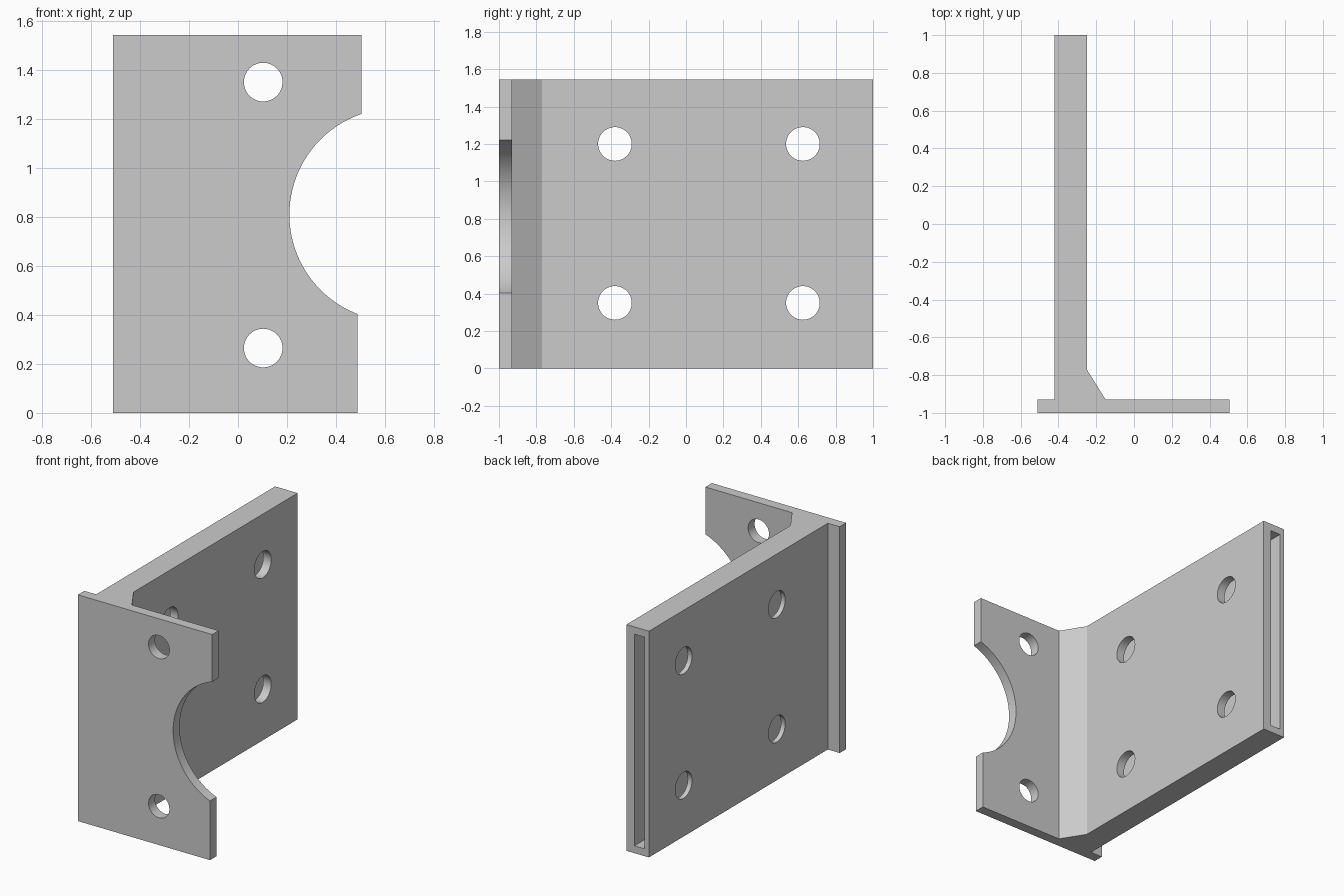
import bpy, bmesh, math
from mathutils import Matrix, Vector

cube = bpy.data.objects.get("Cube")
if cube:
    bpy.data.objects.remove(cube, do_unlink=True)

HEIGHT = 1.545

grey = bpy.data.materials.new("light_grey")
grey.use_nodes = True
grey.diffuse_color = (0.6, 0.6, 0.6, 1)
grey.node_tree.nodes["Principled BSDF"].inputs["Base Color"].default_value = grey.diffuse_color


def make_object(name, bm):
    bmesh.ops.recalc_face_normals(bm, faces=bm.faces)
    mesh = bpy.data.meshes.new(name)
    bm.to_mesh(mesh)
    bm.free()
    mesh.materials.append(grey)
    obj = bpy.data.objects.new(name, mesh)
    bpy.context.collection.objects.link(obj)
    return obj


def box(name, low, high):
    low, high = Vector(low), Vector(high)
    bm = bmesh.new()
    bmesh.ops.create_cube(bm, size=1)
    bmesh.ops.scale(bm, vec=high - low, verts=bm.verts)
    bmesh.ops.translate(bm, vec=(low + high) / 2, verts=bm.verts)
    return make_object(name, bm)


def cylinder(name, centre, radius, axis, sides=48, depth=0.4):
    bm = bmesh.new()
    turn = Matrix.Rotation(math.pi / 2, 4, axis)
    bmesh.ops.create_cone(bm, cap_ends=True, segments=sides, radius1=radius,
                          radius2=radius, depth=depth,
                          matrix=Matrix.Translation(centre) @ turn)
    return make_object(name, bm)


# Angle bracket: plan profile with gusset, extruded upwards
profile = [(-0.51, -1), (0.505, -1), (0.505, -0.93), (-0.15, -0.93), (-0.25, -0.77),
           (-0.25, 1), (-0.42, 1), (-0.42, -0.93), (-0.51, -0.93)]
bm = bmesh.new()
base = bm.faces.new([bm.verts.new((x, y, 0)) for x, y in profile])
top = bmesh.ops.extrude_face_region(bm, geom=[base])["geom"]
bmesh.ops.translate(bm, vec=(0, 0, HEIGHT),
                    verts=[v for v in top if isinstance(v, bmesh.types.BMVert)])
bracket = make_object("mounting_bracket", bm)

# Slot inside the side plate, open at the back end
cutters = [box("slot_cutter", (-0.388, -0.93, 0.05), (-0.31, 1.1, HEIGHT - 0.05))]
# Slightly shorter lower lip and the large round notch in the front plate
cutters.append(box("lip_cutter", (0.489, -1.1, -0.1), (0.7, -0.85, 0.8)))
cutters.append(cylinder("notch_cutter", (0.645, -1, 0.81), 0.435, "X", sides=96))
# Screw holes in the front plate
for z in (0.265, 1.352):
    cutters.append(cylinder("front_hole_cutter", (0.103, -1, z), 0.079, "X", depth=0.3))
# Screw holes through the side plate
for y in (-0.38, 0.625):
    for z in (0.35, 1.2):
        cutters.append(cylinder("side_hole_cutter", (-0.335, y, z), 0.09, "Y"))

bpy.ops.object.select_all(action="DESELECT")
bpy.context.view_layer.objects.active = bracket
bracket.select_set(True)
for cutter in cutters:
    cutter.hide_render = True
    mod = bracket.modifiers.new("cut", "BOOLEAN")
    mod.operation = "DIFFERENCE"
    mod.solver = "EXACT"
    mod.object = cutter
    bpy.ops.object.modifier_apply(modifier=mod.name)
    bpy.data.objects.remove(cutter, do_unlink=True)

bpy.ops.object.shade_smooth_by_angle(angle=math.radians(25))
